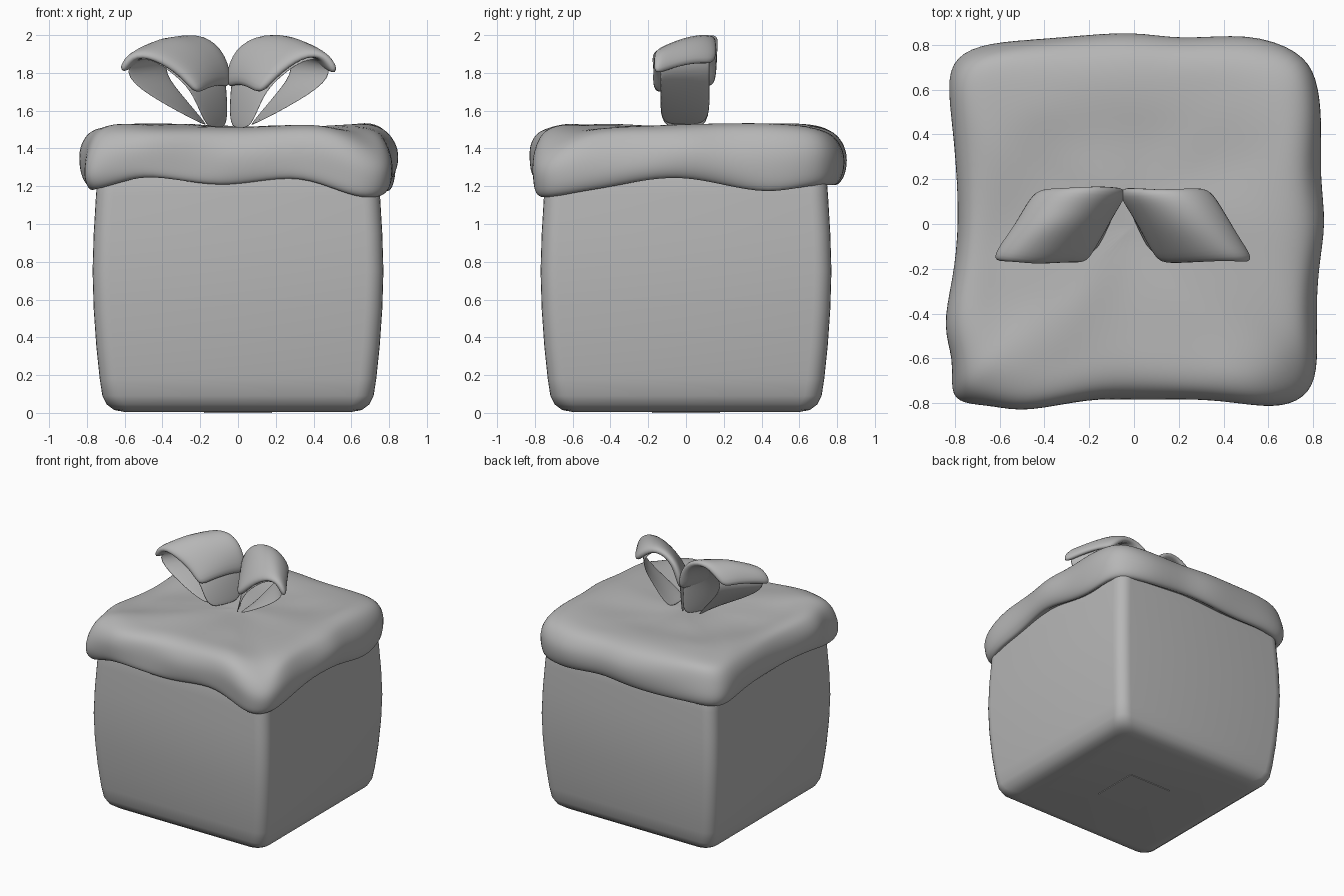
import bpy, bmesh, math
from mathutils import Vector, noise

if "Cube" in bpy.data.objects:
    bpy.data.objects.remove(bpy.data.objects["Cube"])

grey = bpy.data.materials.new("dark_grey")
grey.diffuse_color = (0.47, 0.47, 0.47, 1)
grey.use_nodes = True
grey.node_tree.nodes["Principled BSDF"].inputs["Base Color"].default_value = grey.diffuse_color


def finish(name, bm, mods, smooth=True):
    bmesh.ops.recalc_face_normals(bm, faces=bm.faces[:])
    for f in bm.faces:
        f.smooth = smooth
    me = bpy.data.meshes.new(name)
    bm.to_mesh(me)
    bm.free()
    me.materials.append(grey)
    ob = bpy.data.objects.new(name, me)
    bpy.context.collection.objects.link(ob)
    for kind, props in mods:
        m = ob.modifiers.new(kind.title(), kind)
        for k, v in props.items():
            setattr(m, k, v)
    return ob


def loft(name, rings, closed, caps, mods):
    bm = bmesh.new()
    rows = [[bm.verts.new(p) for p in r] for r in rings]
    for a, b in zip(rows, rows[1:]):
        n = len(a)
        for i in range(n if closed else n - 1):
            j = (i + 1) % n
            bm.faces.new((a[i], a[j], b[j], b[i]))
    if caps:
        bm.faces.new(rows[0])
        bm.faces.new(rows[-1])
    return finish(name, bm, mods)


def rounded_square(h, r, z, seg=6):
    pts = []
    for q in range(4):
        c = math.radians(45 + 90 * q)
        cx = math.copysign(h - r, math.cos(c))
        cy = math.copysign(h - r, math.sin(c))
        for s in range(seg + 1):
            t = math.radians(90 * q + 90 * s / seg)
            pts.append((cx + r * math.cos(t), cy + r * math.sin(t), z))
    return pts


# Gently bulging box body: half width against height
body = [(0.60, 0.005), (0.655, 0.015), (0.695, 0.045), (0.718, 0.09), (0.732, 0.18),
        (0.75, 0.35), (0.764, 0.55), (0.77, 0.75), (0.764, 0.95), (0.752, 1.15),
        (0.74, 1.30), (0.70, 1.40)]
loft("box_body", [rounded_square(h, 0.09, z) for h, z in body], True, True, [])

# Flat ribbon patch under the box
bm = bmesh.new()
bmesh.ops.create_cube(bm, size=1)
for v in bm.verts:
    v.co = (v.co.x * 0.36, v.co.y * 0.36, 0.006 + v.co.z * 0.012)
finish("base_patch", bm, [], smooth=False)

# Soft lumpy lid: wavy outline with hem heights (x, y, hem z)
outline = [
    (-.76, -.79, 1.19), (-.62, -.80, 1.23), (-.48, -.84, 1.26), (-.2, -.79, 1.21),
    (0, -.77, 1.205), (.3, -.78, 1.26), (.5, -.80, 1.20), (.66, -.82, 1.14),
    (.78, -.75, 1.14), (.81, -.6, 1.17), (.80, -.4, 1.20), (.81, -.2, 1.24),
    (.835, 0, 1.25), (.81, .2, 1.21), (.83, .45, 1.16), (.81, .65, 1.20),
    (.74, .77, 1.21), (.5, .83, 1.20), (.2, .81, 1.24), (0, .84, 1.22),
    (-.3, .82, 1.20), (-.6, .815, 1.22), (-.77, .77, 1.20), (-.83, .65, 1.20),
    (-.79, .4, 1.22), (-.775, 0, 1.22), (-.80, -.25, 1.23), (-.84, -.45, 1.23),
    (-.80, -.6, 1.18), (-.81, -.74, 1.18)]


def lump(x, y, z, freq=3.0):
    return noise.noise(Vector((x, y, z)) * freq + Vector((3.3, 7.1, 1.7)))


def top_z(x, y):
    droop = 0.13 * math.exp(-((x - .78) ** 2 + (y + .78) ** 2) / 0.03)
    droop += 0.05 * math.exp(-((x + .8) ** 2 + (y + .8) ** 2) / 0.03)
    return 1.512 + 0.03 * abs(x * y) + 0.035 * lump(x, y, 0) - droop


# Each lid ring: outline scale, blend from hem (0) to top (1)
lid = [(0.90, 0.12), (0.93, 0.02), (0.965, -0.02), (0.995, 0.06), (1.01, 0.25), (1.008, 0.55),
       (0.975, 0.80), (0.925, 0.94), (0.84, 1.0), (0.74, 1.0), (0.62, 1.0), (0.45, 1.0),
       (0.25, 1.0), (0.08, 1.0)]
rings = []
for s, k in lid:
    ring = []
    for x, y, z in outline:
        tz = z + (top_z(x * s, y * s) - z) * k
        # sideways folds fade out at the hem and on the top
        d = s + 0.05 * lump(x, y, tz, 4.0) * max(0, math.sin(math.pi * min(1, max(0, k))))
        ring.append((x * d, y * d, tz))
    rings.append(ring)
loft("lid", rings, True, True, [("SUBSURF", {"levels": 2, "render_levels": 2})])

# Bow loops: front and back edge curves (distance from bow centre, z)
front = [(.12, 1.50), (.19, 1.69), (.27, 1.77), (.39, 1.865), (.51, 1.88), (.565, 1.78),
         (.38, 1.65), (.12, 1.52)]
back = [(.00, 1.50), (.005, 1.72), (.03, 1.88), (.13, 1.965), (.26, 1.955), (.36, 1.83),
        (.25, 1.69), (.11, 1.52)]


def loop_rings(side, pts, half, push, rows):
    out = []
    for i in pts:
        f, b = Vector(front[i]), Vector(back[i])
        f += (f - Vector((.36, 1.72))).normalized() * push
        b += (b - Vector((.19, 1.75))).normalized() * push
        row = []
        for j in range(rows):
            t = j / (rows - 1)
            p = f.lerp(b, t)
            puff = push * 1.2 * math.sin(math.pi * t)
            wob = push * lump(p.x * side, t, p.y, 5.0)
            row.append((-0.05 + side * p.x, -0.005 + half * (2 * t - 1) + wob, p.y + puff + wob))
        out.append(row)
    return out


smooth = ("SUBSURF", {"levels": 2, "render_levels": 2})
for side, label in ((-1, "left"), (1, "right")):
    loft("bow_ribbon_" + label, loop_rings(side, range(8), 0.135, 0, 3), False, False,
         [("SOLIDIFY", {"thickness": 0.008, "offset": 0}), smooth])
    # Soft thick cover lying over the top of each loop
    loft("bow_cover_" + label, loop_rings(side, range(1, 6), 0.168, 0.022, 5), False, False,
         [("SOLIDIFY", {"thickness": 0.06, "offset": 0}), smooth])
